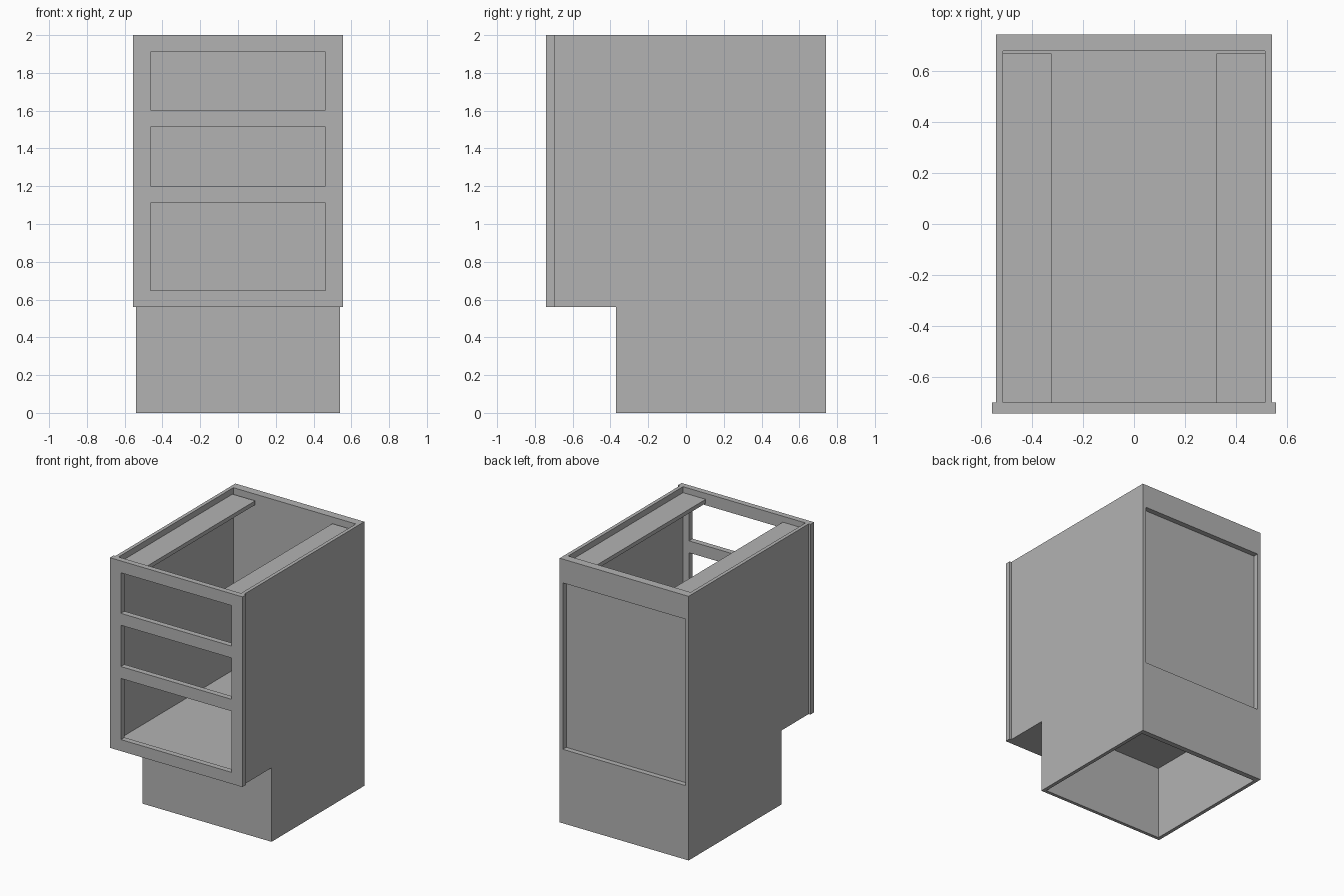
import bpy
import bmesh

old = bpy.data.objects.get("Cube")
if old:
    bpy.data.objects.remove(old, do_unlink=True)

# One plain grey finish for the whole cabinet
GREY = (0.45, 0.45, 0.45, 1.0)
paint = bpy.data.materials.new("plain_grey")
paint.use_nodes = True
paint.diffuse_color = GREY
paint.node_tree.nodes["Principled BSDF"].inputs["Base Color"].default_value = GREY

# Shared dimensions
OUT, INN = 0.54, 0.513          # outer and inner faces of the sides
BACK, FRAME = 0.74, -0.697      # rear of the cabinet, rear of the face frame
TOE_Y, TOE_Z, TOP = -0.37, 0.56, 2.0
PANEL = 0.677                   # inner face of the back


def add_object(name, bm):
    bmesh.ops.recalc_face_normals(bm, faces=bm.faces[:])
    mesh = bpy.data.meshes.new(name)
    bm.to_mesh(mesh)
    bm.free()
    mesh.materials.append(paint)
    obj = bpy.data.objects.new(name, mesh)
    bpy.context.collection.objects.link(obj)
    return obj


def board(name, xs, ys, zs):
    bm = bmesh.new()
    bmesh.ops.create_cube(bm, size=1)
    for v in bm.verts:
        for axis, (lo, hi) in enumerate((xs, ys, zs)):
            v.co[axis] = hi if v.co[axis] > 0 else lo
    return add_object(name, bm)


def extrude(bm, offset):
    ext = bmesh.ops.extrude_face_region(bm, geom=bm.faces[:])
    moved = [g for g in ext["geom"] if isinstance(g, bmesh.types.BMVert)]
    bmesh.ops.translate(bm, verts=moved, vec=offset)


# Side panels with a toe notch, and top braces along each side
profile = [(TOE_Y, 0), (BACK, 0), (BACK, TOP), (FRAME, TOP),
           (FRAME, TOE_Z), (TOE_Y, TOE_Z)]
for label, s in (("left", 1), ("right", -1)):
    bm = bmesh.new()
    bm.faces.new([bm.verts.new((s * INN, y, z)) for y, z in profile])
    extrude(bm, (s * (OUT - INN), 0, 0))
    add_object(label + "_side_panel", bm)
    board(label + "_top_brace", sorted((s * 0.323, s * INN)),
          (FRAME, 0.667), (1.925, 1.955))

# Face frame: a grid of cells with the drawer openings left out
xs = (-0.555, -0.463, 0.463, 0.555)
zs = (TOE_Z, 0.647, 1.11, 1.2, 1.513, 1.603, 1.91, TOP)
bm = bmesh.new()
grid = [[bm.verts.new((x, -BACK, z)) for x in xs] for z in zs]
for r in range(len(zs) - 1):
    for c in range(len(xs) - 1):
        if c == 1 and r % 2 == 1:
            continue
        bm.faces.new((grid[r][c], grid[r][c + 1],
                      grid[r + 1][c + 1], grid[r + 1][c]))
extrude(bm, (0, FRAME + BACK, 0))
add_object("face_frame", bm)

# Floor, toe board and back
inside = (-INN, INN)
board("floor_panel", inside, (FRAME, PANEL), (TOE_Z, 0.62))
board("toe_board", inside, (TOE_Y, TOE_Y + 0.025), (0, TOE_Z))
board("back_panel", inside, (PANEL, 0.7), (TOE_Z, 1.82))
board("back_top_rail", inside, (PANEL, BACK), (1.82, TOP))
board("back_lower_board", inside, (0.7, BACK), (0, TOE_Z))
